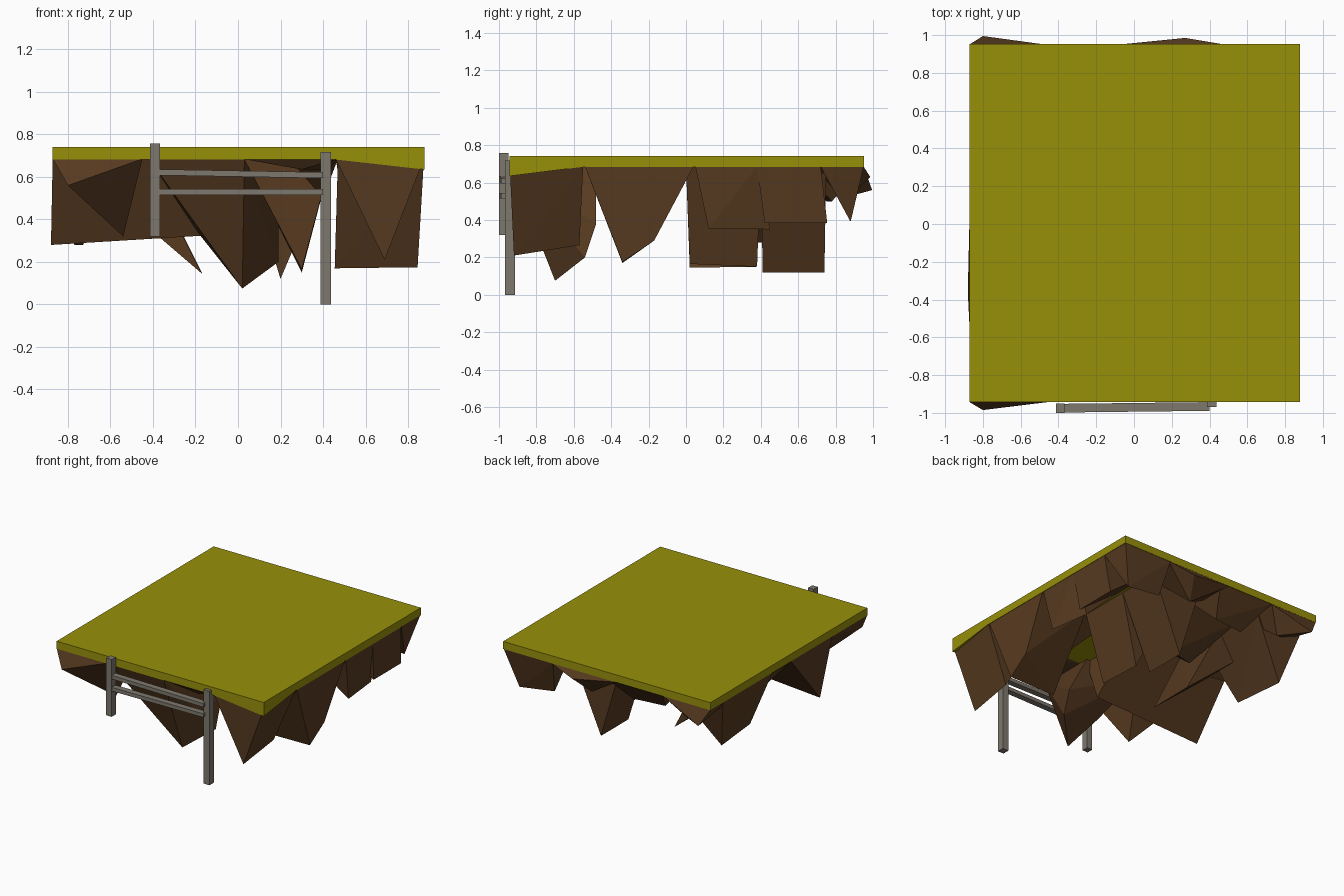
import bpy, bmesh

if "Cube" in bpy.data.objects:
    bpy.data.objects.remove(bpy.data.objects["Cube"])


def material(name, rgb):
    m = bpy.data.materials.new(name)
    m.diffuse_color = (*rgb, 1)
    m.use_nodes = True
    m.node_tree.nodes["Principled BSDF"].inputs["Base Color"].default_value = m.diffuse_color
    return m


GRASS = material("olive grass", (0.31, 0.28, 0.003))
DIRT = material("brown dirt", (0.098, 0.044, 0.015))
WOOD = material("grey wood", (0.21, 0.19, 0.155))


def hull(name, points, mat):
    """Flat-faced convex solid around a few points."""
    bm = bmesh.new()
    for p in points:
        bm.verts.new(p)
    res = bmesh.ops.convex_hull(bm, input=bm.verts)
    junk = {v for v in res["geom_interior"] + res["geom_unused"]
            if isinstance(v, bmesh.types.BMVert)}
    if junk:
        bmesh.ops.delete(bm, geom=list(junk), context='VERTS')
    bmesh.ops.recalc_face_normals(bm, faces=bm.faces)
    me = bpy.data.meshes.new(name)
    bm.to_mesh(me)
    bm.free()
    me.materials.append(mat)
    ob = bpy.data.objects.new(name, me)
    bpy.context.collection.objects.link(ob)
    return ob


def box_points(x0, x1, y0, y1, z0, z1):
    return [(x, y, z) for x in (x0, x1) for y in (y0, y1) for z in (z0, z1)]


def clod(name, x0, x1, y0, y1, *tips):
    """Hanging lump of dirt: rectangle under the grass, pulled down to tips."""
    base = [(x, y, 0.685) for x in (x0, x1) for y in (y0, y1)]
    return hull(name, base + list(tips), DIRT)


# grass slab, with the front right corner drooping
hull("grass_slab", box_points(-.872, .878, -.943, .952, .683, .741), GRASS)
hull("grass_droop", [(.878, -.943, .635), (.878, -.943, .70), (.44, -.943, .684),
                     (.878, -.55, .684), (.44, -.55, .69)], GRASS)

# dirt along the right edge, front to back
clod("dirt_front_right", .46, .875, -.942, -.55, (.69, -.92, .21), (.70, -.57, .265))
clod("dirt_right_spike", .47, .875, -.54, .04, (.845, -.34, .175), (.455, -.34, .17),
     (.85, -.17, .29))
clod("dirt_right_middle", .46, .875, .05, .38, (.85, .12, .355), (.81, .45, .35))
clod("dirt_right_back", .46, .875, .38, .72, (.85, .42, .385), (.85, .755, .385))
clod("dirt_back_right", .46, .875, .72, .95, (.79, .88, .39), (.5, .87, .43))

# dirt along the front edge
clod("dirt_front_spike", -.42, .03, -.94, -.48, (.02, -.70, .075), (.19, -.54, .20),
     (-.19, -.62, .34), (.19, -.48, .38))
clod("dirt_front_lip", .02, .47, -.94, -.55, (.3, -.90, .635), (.42, -.7, .63))
clod("dirt_front_left", -.872, -.45, -.942, -.5, (-.80, -.985, .56), (-.54, -.7, .32))

# dirt along the left and back edges
clod("dirt_left_wedge", -.872, .0, -.52, -.02, (-.88, -.36, .28), (-.4, -.37, .335),
     (.02, -.38, .335))
clod("dirt_left_lip", -.872, -.45, -.02, .3, (-.75, .12, .52), (-.5, .12, .5))
clod("dirt_left_back", -.872, -.46, .2, .8, (-.77, .67, .28), (-.73, .27, .28))
clod("dirt_back_left_bulge", -.872, -.47, .65, .95, (-.80, .995, .56), (-.6, .85, .52))
clod("dirt_back_middle", -.47, .0, .6, .95, (-.35, .75, .5), (-.1, .78, .5))
clod("dirt_back_bulge", -.08, .48, .68, .95, (.27, .985, .63), (.2, .85, .5))

# dirt in the centre
clod("dirt_centre_left_wedge", -.80, -.44, .0, .4, (-.17, .02, .145), (-.17, .38, .15))
clod("dirt_centre_wedge", .03, .44, .0, .4, (.30, .02, .165), (.30, .38, .15))
clod("dirt_centre_back_wedge", .03, .44, .4, .75, (.20, .41, .12), (.20, .74, .12))
clod("dirt_centre_middle", -.45, .03, .0, .6, (-.3, .25, .45), (-.1, .3, .45))
clod("dirt_centre_right", .24, .47, -.5, .0, (.40, -.3, .5))

# fence posts at different heights
hull("left_post", box_points(-.413, -.367, -1.0, -.95, .32, .757), WOOD)
hull("right_post", box_points(.387, .437, -.968, -.915, 0, .718), WOOD)

# slightly tilted fence rails
for name, zl, zr in (("upper_rail", .622, .608), ("lower_rail", .530, .530)):
    pts = []
    for x, y, z in ((-.38, -.975, zl), (.40, -.966, zr)):
        pts += [(x, y + dy, z + dz) for dy in (-.023, .023) for dz in (-.014, .014)]
    hull(name, pts, WOOD)
